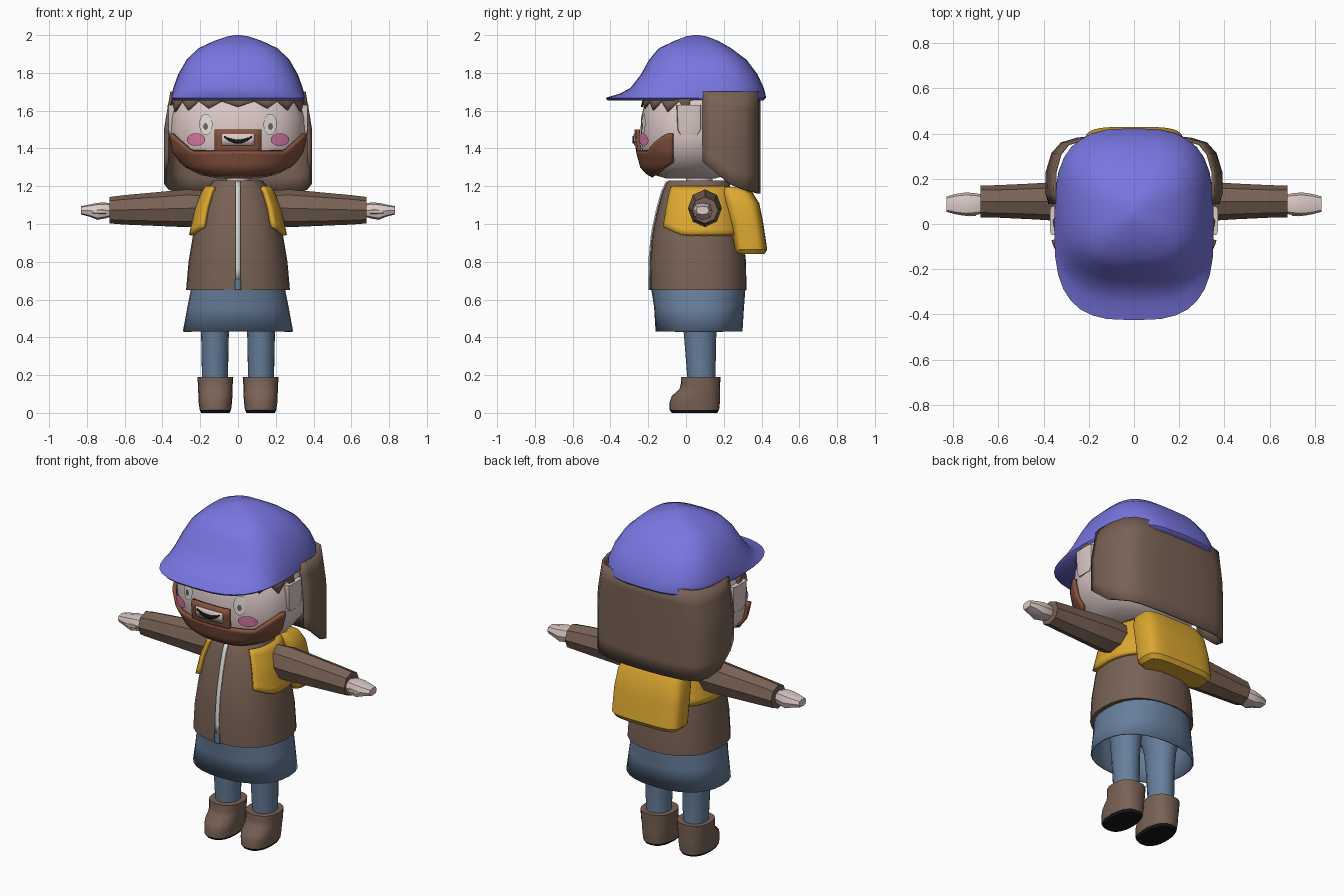
import bpy, bmesh
from math import sin, cos, pi, radians

if "Cube" in bpy.data.objects:
    bpy.data.objects.remove(bpy.data.objects["Cube"])


def material(name, rgb):
    m = bpy.data.materials.new(name)
    m.diffuse_color = (*rgb, 1)
    m.use_nodes = True
    m.node_tree.nodes["Principled BSDF"].inputs["Base Color"].default_value = m.diffuse_color
    return m


BROWN = material("coat_brown", (0.19, 0.122, 0.09))
PURPLE = material("cap_purple", (0.19, 0.18, 0.75))
YELLOW = material("pack_yellow", (0.72, 0.39, 0.03))
BLUE = material("denim_blue", (0.135, 0.21, 0.33))
SKIN = material("skin", (0.72, 0.59, 0.57))
BEARD = material("beard_brown", (0.23, 0.085, 0.048))
PINK = material("cheek_pink", (0.72, 0.2, 0.4))
WHITE = material("white", (0.72, 0.72, 0.7))
BLACK = material("black", (0.008, 0.008, 0.008))


def spow(v, e):
    return (1 if v >= 0 else -1) * abs(v) ** e


def finish(name, bm, mat, smooth=35, thick=0, recalc=True):
    if recalc:
        bmesh.ops.recalc_face_normals(bm, faces=bm.faces)
    me = bpy.data.meshes.new(name)
    bm.to_mesh(me)
    bm.free()
    me.materials.append(mat)
    ob = bpy.data.objects.new(name, me)
    bpy.context.collection.objects.link(ob)
    bpy.ops.object.select_all(action='DESELECT')
    ob.select_set(True)
    bpy.context.view_layer.objects.active = ob
    bpy.ops.object.shade_smooth_by_angle(angle=radians(smooth))
    if thick:
        mod = ob.modifiers.new("thickness", 'SOLIDIFY')
        mod.thickness, mod.offset = thick, 0
    return ob


# Ring = (height, half width, y front, y back); angle 0 faces the front
def ring_point(ring, n, a, off=0):
    h, r, y0, y1 = ring
    cy, ry = (y0 + y1) / 2, (y1 - y0) / 2
    return ((r + off) * spow(sin(a), 2 / n), cy - (ry + off) * spow(cos(a), 2 / n), h)


def surf(rings, n, z, a, off=0):
    z = min(max(z, rings[0][0]), rings[-1][0])
    for p, q in zip(rings, rings[1:]):
        if z <= q[0]:
            t = (z - p[0]) / (q[0] - p[0])
            return ring_point([u + (v - u) * t for u, v in zip(p, q)], n, a, off)


def loft(name, rings, mat, n=2.0, seg=24, cx=0, place=None, bottom=True, thick=0, smooth=35):
    bm = bmesh.new()
    rows = []
    for r in rings:
        pts = [ring_point(r, n, 2 * pi * i / seg) for i in range(seg)]
        rows.append([bm.verts.new(place(p) if place else (p[0] + cx, p[1], p[2])) for p in pts])
    for a, b in zip(rows, rows[1:]):
        for i in range(seg):
            j = (i + 1) % seg
            bm.faces.new((a[i], a[j], b[j], b[i]))
    if bottom:
        bm.faces.new(rows[0][::-1])
    bm.faces.new(rows[-1])
    return finish(name, bm, mat, smooth, thick)


def sheet(name, fn, nu, nv, mat, thick=0.01):
    bm = bmesh.new()
    g = [[bm.verts.new(fn(i / nu, j / nv)) for j in range(nv + 1)] for i in range(nu + 1)]
    for i in range(nu):
        for j in range(nv):
            bm.faces.new((g[i][j], g[i + 1][j], g[i + 1][j + 1], g[i][j + 1]))
    return finish(name, bm, mat, 35, thick)


# Jacket, skirt and zip
TORSO = [(0.65, 0.275, -0.19, 0.32), (0.8, 0.262, -0.192, 0.318), (0.95, 0.237, -0.178, 0.3),
         (1.08, 0.208, -0.15, 0.27), (1.17, 0.172, -0.125, 0.245), (1.21, 0.145, -0.108, 0.23),
         (1.23, 0.13, -0.095, 0.215)]
loft("jacket", TORSO, BROWN, 2.3, 28)
loft("skirt", [(0.43, 0.288, -0.157, 0.295), (0.56, 0.264, -0.165, 0.303), (0.66, 0.245, -0.182, 0.312)],
     BLUE, 2.3, 28, bottom=False, thick=0.008)


def front_strip(name, z0, z1, w, mat):
    def fn(u, v):
        p = surf(TORSO, 2.3, z0 + (z1 - z0) * v, 0, 0.004)
        return ((u - 0.5) * 2 * w, p[1], p[2])
    sheet(name, fn, 1, 10, mat, 0.008)


front_strip("zip", 0.71, 1.225, 0.012, WHITE)
front_strip("zip_gap", 0.65, 0.71, 0.016, BLUE)

# Backpack
loft("backpack", [(0.84, 0.2, 0.27, 0.415), (0.865, 0.22, 0.25, 0.43), (1.0, 0.22, 0.23, 0.41),
                  (1.11, 0.21, 0.2, 0.388), (1.17, 0.19, 0.19, 0.35), (1.195, 0.16, 0.2, 0.28)], YELLOW, 4, 28)

# Head, neck
HEAD = [(1.24, 0.1, -0.1, 0.15), (1.26, 0.2, -0.17, 0.22), (1.3, 0.28, -0.21, 0.27),
        (1.38, 0.343, -0.232, 0.3), (1.46, 0.363, -0.242, 0.32), (1.56, 0.36, -0.238, 0.32),
        (1.68, 0.335, -0.21, 0.32), (1.75, 0.28, -0.15, 0.28)]
HN = 2.4
loft("head", HEAD, SKIN, HN, 36)
loft("neck", [(1.19, 0.06, 0.0, 0.14), (1.27, 0.06, 0.0, 0.14)], SKIN, 2, 12)


def head_front(x, z, off):
    r = surf(HEAD, HN, z, pi / 2)[0]
    a0, a1 = 0, pi / 2
    for _ in range(25):
        m = (a0 + a1) / 2
        if r * sin(m) ** (2 / HN) < abs(x):
            a0 = m
        else:
            a1 = m
    return (x, surf(HEAD, HN, z, a0)[1] - off, z)


def patch(name, cx, cz, rx, rz, off, mat, n=2.0, seg=20):
    # Small curved plate lying on the face
    bm = bmesh.new()
    c = bm.verts.new(head_front(cx, cz, off))
    rim = [bm.verts.new(head_front(cx + rx * spow(cos(2 * pi * i / seg), 2 / n),
                                   cz + rz * spow(sin(2 * pi * i / seg), 2 / n), off)) for i in range(seg)]
    for i in range(seg):
        bm.faces.new((c, rim[i], rim[(i + 1) % seg]))
    bm.normal_update()
    if sum(f.normal.y for f in bm.faces) > 0:
        bmesh.ops.reverse_faces(bm, faces=bm.faces)
    finish(name, bm, mat, 35, 0, False)


# Beard wraps the jaw and rises at the sides
BA = radians(72)


def beard(u, v):
    a = (2 * u - 1) * BA
    k = abs(2 * u - 1)
    x = abs(surf(HEAD, HN, 1.42, a)[0])
    top = 1.388 + 0.092 * min(1, max(0, (x - 0.24) / 0.09))
    low = 1.255 + 0.075 * k ** 3
    return surf(HEAD, HN, low + (top - low) * v, a, 0.022 - 0.014 * k * k)


sheet("beard", beard, 36, 8, BEARD, 0.02)


def mouth_block(u, v):
    return head_front((2 * u - 1) * 0.122, 1.37 + 0.13 * v, 0.022)


def smile(u, v):
    s = 2 * u - 1
    top, low = 1.447 + 0.02 * s * s, 1.425 + 0.036 * s * s
    return head_front(s * 0.075, low + (top - low) * v, 0.041)


sheet("moustache", mouth_block, 8, 4, BEARD, 0.02)
sheet("mouth_skin", lambda u, v: head_front((2 * u - 1) * 0.088, 1.415 + 0.062 * v, 0.034), 8, 2, SKIN, 0.008)
sheet("smile", smile, 12, 1, BLACK, 0.006)

# Fringe with zigzag edge
FA = radians(86)


def fringe(u, v):
    k = abs(2 * u - 1)
    low = 1.655 - (0.035 + 0.035 * k if round(u * 16) % 2 == 0 else 0.005)
    return surf(HEAD, HN, low + (1.7 - low) * v, (2 * u - 1) * FA, 0.01)


sheet("fringe", fringe, 16, 2, BROWN, 0.01)

# Long back hair as a curved curtain
HALF = [(0.372, 0.09), (0.386, 0.14), (0.384, 0.23), (0.36, 0.31), (0.32, 0.355), (0.25, 0.376), (0.12, 0.386)]
PATH = HALF + [(0, 0.388)] + [(-x, y) for x, y in reversed(HALF)]


def hair(u, v):
    x, y = PATH[round(u * (len(PATH) - 1))]
    low = 1.33 - (y - 0.09) * 0.85 if y < 0.25 else 1.195 - (y - 0.25) * 0.25
    z = low + (1.7 - low) * v
    return (x * (1 - 0.09 * max(0, (z - 1.5) / 0.2)), y, z)


sheet("back_hair", hair, len(PATH) - 1, 6, BROWN, 0.014)

# Cap with brim
loft("cap", [(1.655, 0.34, -0.415, 0.41), (1.668, 0.354, -0.426, 0.424), (1.69, 0.35, -0.35, 0.42),
             (1.72, 0.343, -0.295, 0.412), (1.79, 0.318, -0.24, 0.38), (1.87, 0.272, -0.195, 0.32),
             (1.93, 0.21, -0.145, 0.24), (1.97, 0.125, -0.06, 0.17), (1.993, 0.055, 0.0, 0.11),
             (2.0, 0.015, 0.04, 0.07)], PURPLE, 3.0, 32, smooth=50)

for s, side in ((-1, "right"), (1, "left")):
    # Face details
    patch(side + "_eye", s * 0.17, 1.527, 0.035, 0.056, 0.008, WHITE)
    patch(side + "_pupil", s * 0.172, 1.516, 0.013, 0.018, 0.013, BROWN, seg=12)
    patch(side + "_cheek", s * 0.222, 1.447, 0.049, 0.033, 0.03, PINK)
    loft(side + "_ear", [(1.47, 0.015, -0.03, 0.06), (1.5, 0.02, -0.045, 0.08), (1.63, 0.02, -0.05, 0.08)],
         SKIN, 5, 12, cx=s * 0.352)

    # Shoulder strap wrapping the side of the jacket
    def strap(u, v):
        a = 46 + 94 * u
        low = 0.94 + 0.045 * max(0, 1 - (a - 46) / 30)
        p = surf(TORSO, 2.3, low + (1.195 - low) * v, radians(a), 0.01)
        return (s * p[0], p[1], p[2])
    sheet(side + "_strap", strap, 14, 8, YELLOW, 0.022)

    # Sleeve and hand, lofted along x
    def along(cz):
        return lambda p: (s * p[2], p[0] * 0.9 + 0.1, cz - 0.025 * (p[2] - 0.4) + p[1])
    loft(side + "_sleeve", [(0.12, 0.085, -0.085, 0.085), (0.27, 0.1, -0.1, 0.1), (0.45, 0.088, -0.088, 0.088),
                            (0.6, 0.08, -0.078, 0.078), (0.68, 0.078, -0.07, 0.07)],
         BROWN, 2, 8, place=along(1.08))
    loft(side + "_hand", [(0.66, 0.04, -0.03, 0.03), (0.7, 0.048, -0.042, 0.042), (0.745, 0.052, -0.05, 0.04),
                          (0.79, 0.045, -0.032, 0.03), (0.83, 0.034, -0.022, 0.022)],
         SKIN, 2.8, 8, place=lambda p: (s * p[2], p[0] + 0.088, 1.072 + p[1]))
    loft(side + "_thumb", [(0.7, 0.014, -0.014, 0.014), (0.73, 0.016, -0.016, 0.016), (0.77, 0.01, -0.01, 0.01)],
         SKIN, 2, 6, place=lambda p: (s * p[2], p[0] + 0.048, 1.065 + p[1]))

    # Leg, shoe and sole
    loft(side + "_leg", [(0.15, 0.068, 0.01, 0.155), (0.4, 0.073, -0.01, 0.16), (0.5, 0.08, -0.02, 0.17),
                         (0.65, 0.12, -0.06, 0.22)], BLUE, 2, 16, cx=s * 0.122)
    loft(side + "_shoe", [(0.015, 0.083, -0.087, 0.175), (0.06, 0.089, -0.086, 0.18), (0.09, 0.09, -0.075, 0.18),
                          (0.125, 0.091, -0.035, 0.18), (0.15, 0.092, -0.028, 0.181), (0.19, 0.095, -0.025, 0.182)],
         BROWN, 2.4, 20, cx=s * 0.12, smooth=50)
    loft(side + "_sole", [(0.0, 0.075, -0.075, 0.165), (0.016, 0.083, -0.087, 0.175)],
         BLACK, 2.4, 20, cx=s * 0.12)
